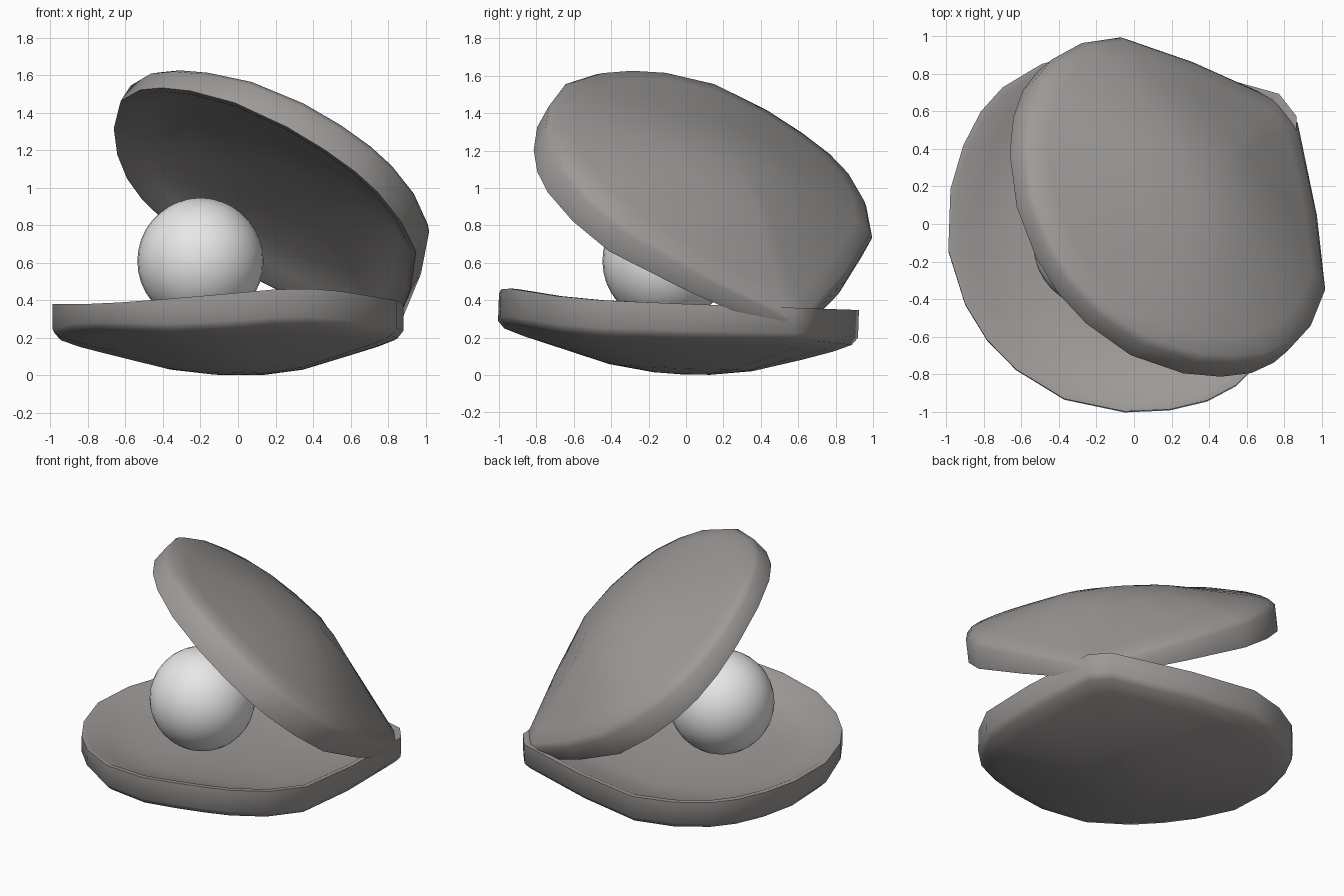
import bpy, bmesh, math
from mathutils import Matrix, Vector

if "Cube" in bpy.data.objects:
    bpy.data.objects.remove(bpy.data.objects["Cube"])


def material(name, color):
    m = bpy.data.materials.new(name)
    m.diffuse_color = (*color, 1)
    m.use_nodes = True
    m.node_tree.nodes["Principled BSDF"].inputs["Base Color"].default_value = m.diffuse_color
    return m


shell_mat = material("shell grey", (0.34, 0.325, 0.315))
pearl_mat = material("pearl white", (0.8, 0.8, 0.8))

# Half outline of a shell: narrow hinge at +x, rounded lip at -x
HALF = [(1.035, 0.075), (0.70, 0.53), (0.39, 0.87), (0.14, 0.975), (-0.1, 1.005), (-0.27, 0.975),
        (-0.455, 0.89), (-0.65, 0.75), (-0.86, 0.5), (-0.965, 0.22)]
OUTLINE = HALF + [(-0.99, 0)] + [(x, -y) for x, y in reversed(HALF)]

# Section from inner floor over the rim to the outer dome: (outline scale, height)
SECTION = [(0.3, -0.108), (0.6, -0.097), (0.85, -0.06), (0.965, 0.0), (1.0, 0.0),
           (1.0, -0.15), (0.965, -0.19), (0.86, -0.228), (0.68, -0.277), (0.4, -0.347), (0.16, -0.375)]


def finish(name, bm, mat, angle):
    bmesh.ops.recalc_face_normals(bm, faces=bm.faces)
    me = bpy.data.meshes.new(name)
    bm.to_mesh(me)
    bm.free()
    me.materials.append(mat)
    ob = bpy.data.objects.new(name, me)
    bpy.context.collection.objects.link(ob)
    bpy.ops.object.select_all(action='DESELECT')
    ob.select_set(True)
    bpy.context.view_layer.objects.active = ob
    bpy.ops.object.shade_smooth_by_angle(angle=math.radians(angle))
    return ob


def shell(name, matrix, taper, waves, dents=()):
    def point(x, y, h):
        # thinner towards the hinge, with a gently wavy rim and a dented dome
        bumps = list(waves) + (list(dents) if h < -0.13 else [])
        h *= 1 - taper * min(max((x - 0.3) / 0.75, 0), 1)
        for wx, wy, lift in bumps:
            h += lift * math.exp(-((x - wx) ** 2 + (y - wy) ** 2) / 0.2)
        return bm.verts.new((x, y, h))

    bm = bmesh.new()
    rings = [[point(x * s, y * s, h) for x, y in OUTLINE] for s, h in SECTION]
    n = len(OUTLINE)
    for r0, r1 in zip(rings, rings[1:]):
        for i in range(n):
            j = (i + 1) % n
            bm.faces.new((r0[i], r0[j], r1[j], r1[i]))
    for ring, h in ((rings[0], -0.11), (rings[-1], -0.377)):
        c = bm.verts.new((0, 0, h))
        for i in range(n):
            bm.faces.new((ring[i], ring[(i + 1) % n], c))
    bm.transform(matrix)
    return finish(name, bm, shell_mat, 80)


R = lambda deg, axis: Matrix.Rotation(math.radians(deg), 4, axis)
T = Matrix.Translation

# Lower shell, lying with a slight tilt
shell("lower_shell", T((0, -0.005, 0.38)) @ R(-2, 'X') @ R(38, 'Z') @ Matrix.Diagonal((1.005, 1.005, 1, 1)),
      0.1, [(-0.31, -0.96, 0.05), (-0.98, -0.08, -0.02)], [(-0.8, 0.0, 0.06)])

# Upper shell, flipped over and swung open on the hinge
shell("upper_shell", T((0.785, 0.56, 0.23)) @ R(38, 'Z') @ R(40.6, 'Y') @ R(-1.5, 'X')
      @ Matrix.Diagonal((0.985, 0.995, -1, 1)) @ T((-1.035, 0, 0)),
      0.45, [(-0.8, 0.55, -0.04)], [(-0.6, 0.5, 0.05), (-0.75, -0.1, 0.04)])

# Pearl resting on the lower shell
bm = bmesh.new()
bmesh.ops.create_uvsphere(bm, u_segments=32, v_segments=18, radius=0.337,
                          matrix=T((-0.2, -0.11, 0.61)))
finish("pearl", bm, pearl_mat, 60)
